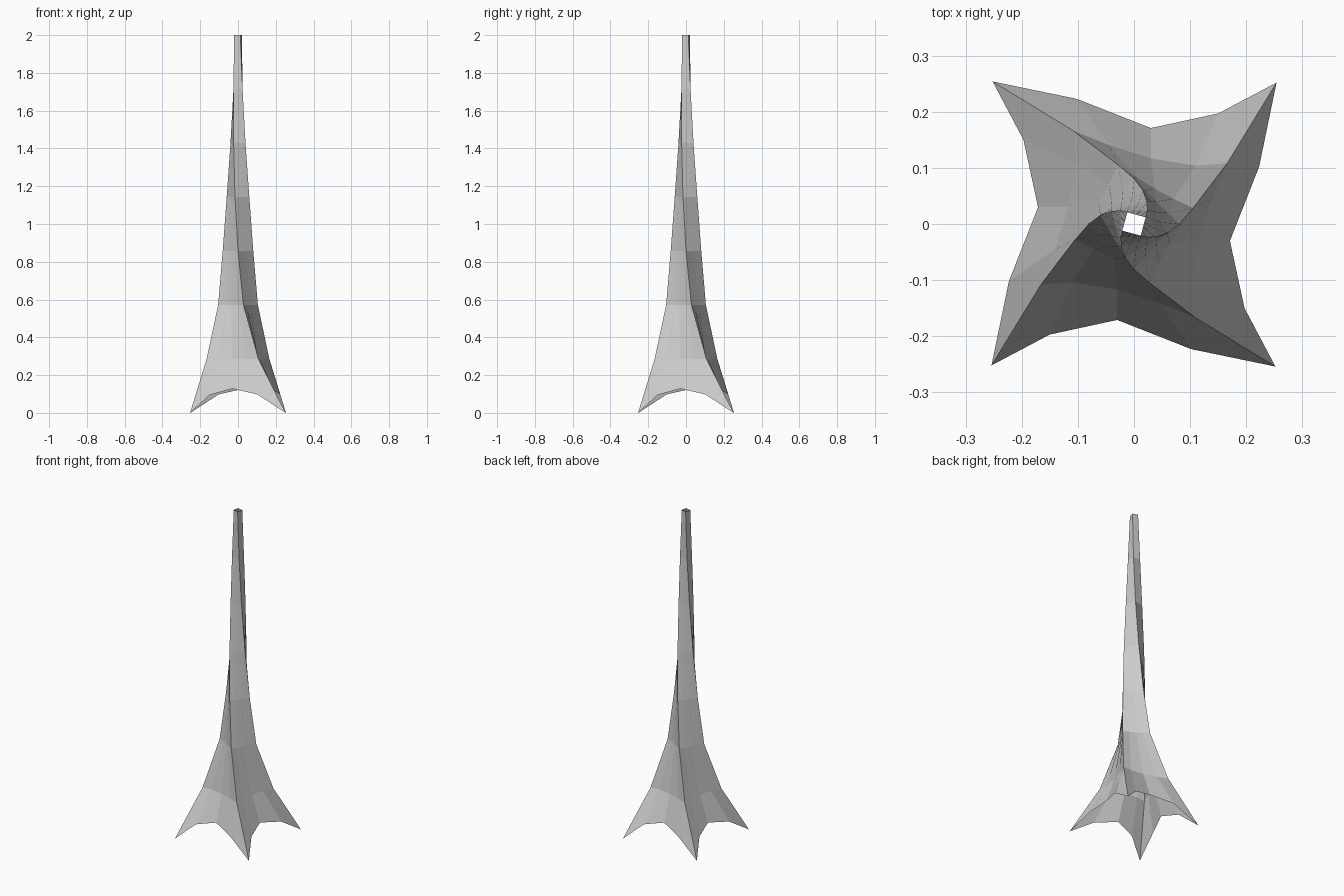
import bpy, bmesh
from math import radians, cos, sin, pi
from mathutils import Vector, Matrix

if "Cube" in bpy.data.objects:
    bpy.data.objects.remove(bpy.data.objects["Cube"])

LEVEL = 2.0 / 7      # height of one band
TWIST = -15          # degrees of turn per band

# One side of the flared foot rim (four bays, arched between the feet)
foot = [(0.254, 0.252, 0), (0.15, 0.197, 0.095), (0.03, 0.171, 0.128), (-0.102, 0.223, 0.098)]
# One side of the pinched ring above the feet
knee = [(0.166, 0.108, LEVEL), (0.11, 0.104, LEVEL), (0.03, 0.117, LEVEL), (-0.045, 0.141, LEVEL)]
# Corner radius and inward pinch of each ring further up
upper = [(0.109, 0.004), (0.081, 0.001), (0.062, 0), (0.046, 0), (0.034, 0), (0.024, 0)]


def four_sides(side):
    return [Matrix.Rotation(k * pi / 2, 3, 'Z') @ Vector(p) for k in range(4) for p in side]


def twisted_side(level, radius, pinch):
    a = radians(45 + TWIST * level)
    c0 = Vector((radius * cos(a), radius * sin(a), level * LEVEL))
    c1 = Vector((-radius * sin(a), radius * cos(a), level * LEVEL))
    inward = -Vector((cos(a + pi / 4), sin(a + pi / 4), 0))
    return [c0.lerp(c1, i / 4) + inward * pinch * sin(pi * i / 4) for i in range(4)]


rings = [four_sides(foot), four_sides(knee)]
rings += [four_sides(twisted_side(i + 2, r, p)) for i, (r, p) in enumerate(upper)]

# Open twisted shell, lofted ring to ring
bm = bmesh.new()
loops = [[bm.verts.new(p) for p in ring] for ring in rings]
for low, high in zip(loops, loops[1:]):
    for i in range(16):
        j = (i + 1) % 16
        bm.faces.new((low[i], low[j], high[j], high[i]))
mesh = bpy.data.meshes.new("twisted_tower")
bm.to_mesh(mesh)
bm.free()
tower = bpy.data.objects.new("twisted_tower", mesh)
bpy.context.collection.objects.link(tower)
